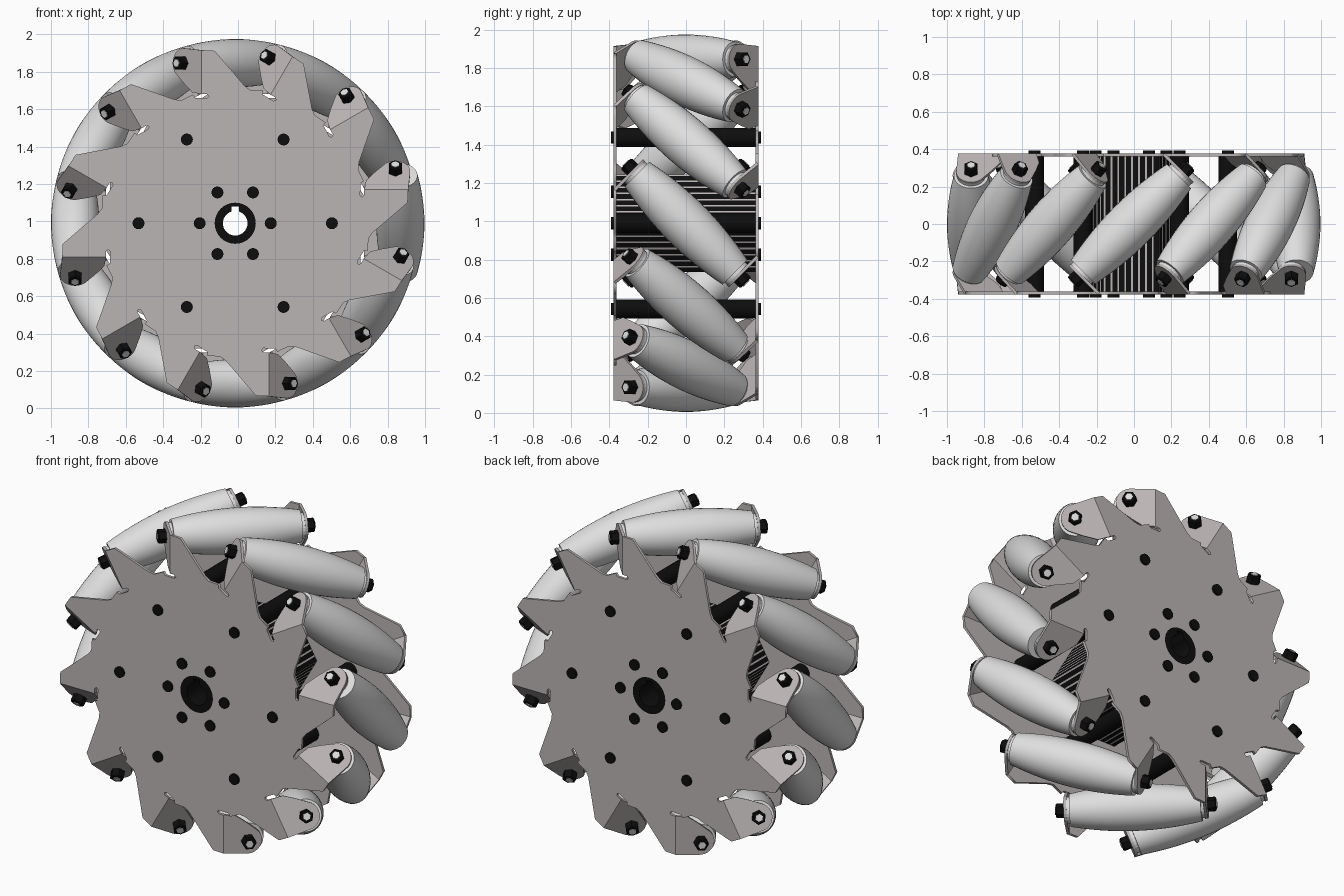
import bpy, bmesh
from math import cos, sin, pi, sqrt, radians
from mathutils import Matrix, Vector

if "Cube" in bpy.data.objects:
    bpy.data.objects.remove(bpy.data.objects["Cube"])

CENTRE = Matrix.Translation((-0.015, 0, 0.99))
COUNT = 12
RADIUS, AXIS_R = 0.985, 0.856      # wheel rim and roller axis distance
PLATE_Y, THICK = 0.378, 0.016
FOLD_X = -0.18                     # fold line of each bent tab
TO_FRONT = Matrix.Rotation(pi / 2, 4, 'X')
SKEW = Vector((1, 1, 0)).normalized()


def material(name, rgb):
    m = bpy.data.materials.new(name)
    m.use_nodes = True
    m.diffuse_color = (*rgb, 1)
    bsdf = next(n for n in m.node_tree.nodes if n.type == 'BSDF_PRINCIPLED')
    bsdf.inputs["Base Color"].default_value = (*rgb, 1)
    bsdf.inputs["Roughness"].default_value = 0.6
    return m


STEEL = material("warm grey steel", (0.50, 0.46, 0.46))
RUBBER = material("pale grey rubber", (0.74, 0.74, 0.74))
BLACK = material("black metal", (0.004, 0.004, 0.004))


def place(name, mesh, matrix):
    ob = bpy.data.objects.new(name, mesh)
    bpy.context.collection.objects.link(ob)
    ob.matrix_world = matrix
    return ob


def finish(bm, name, *mats):
    bmesh.ops.recalc_face_normals(bm, faces=bm.faces)
    mesh = bpy.data.meshes.new(name)
    bm.to_mesh(mesh)
    bm.free()
    for m in mats:
        mesh.materials.append(m)
    return mesh


def lathe(name, profile, sides, mat, axis=(0, 1, 0), origin=(0, 0, 0)):
    """Closed turned solid from (radius, distance along axis) pairs."""
    bm = bmesh.new()
    rings = [[bm.verts.new((r * cos(2 * pi * i / sides), r * sin(2 * pi * i / sides), s))
              for i in range(sides)] for r, s in profile]
    for a, b in zip(rings, rings[1:]):
        for i in range(sides):
            j = (i + 1) % sides
            bm.faces.new((a[i], a[j], b[j], b[i]))
    bm.faces.new(rings[0][::-1])
    bm.faces.new(rings[-1])
    turn = Vector(axis).to_track_quat('Z', 'Y').to_matrix().to_4x4()
    bm.transform(Matrix.Translation(origin) @ turn)
    return finish(bm, name, mat)


def smooth(ob):
    bpy.ops.object.select_all(action='DESELECT')
    ob.select_set(True)
    bpy.context.view_layer.objects.active = ob
    bpy.ops.object.shade_smooth_by_angle(angle=radians(35))


def circle(r, n):
    return [(r * cos(2 * pi * i / n), r * sin(2 * pi * i / n)) for i in range(n)]


def cut_sheet(name, outlines, half, mat):
    """Flat sheet facing the front; later outlines become holes."""
    cu = bpy.data.curves.new(name, 'CURVE')
    cu.dimensions = '2D'
    cu.fill_mode = 'BOTH'
    cu.extrude = half
    for pts in outlines:
        sp = cu.splines.new('POLY')
        sp.points.add(len(pts) - 1)
        for p, (x, z) in zip(sp.points, pts):
            p.co = (x, z, 0, 1)
        sp.use_cyclic_u = True
    ob = place(name, cu, Matrix())
    bpy.ops.object.select_all(action='DESELECT')
    ob.select_set(True)
    bpy.context.view_layer.objects.active = ob
    bpy.ops.object.convert(target='MESH')
    ob = bpy.context.view_layer.objects.active
    ob.data.transform(TO_FRONT)
    ob.data.materials.clear()
    ob.data.materials.append(mat)
    return ob


# Toothed side plates
tooth = [(-0.225, 0.688), (-0.215, 0.670), (-0.15, 0.668), (-0.14, 0.679), (-0.15, 0.69),
         (FOLD_X, 0.69), (FOLD_X, 0.925), (-0.11, 0.922), (0.05, 0.735), (0.08, 0.713)]
outline = []
for k in range(COUNT):
    c, s = cos(2 * pi * k / COUNT), sin(2 * pi * k / COUNT)
    outline += [(x * c + z * s, z * c - x * s) for x, z in tooth]
front = cut_sheet("front_plate", [outline, circle(0.11, 32)], THICK / 2, STEEL)
front.data.transform(Matrix.Translation((0, -PLATE_Y + THICK / 2, 0)))
front.matrix_world = CENTRE
place("back_plate", front.data, CENTRE @ Matrix.Rotation(pi, 4, 'Z'))

# Bent tab that carries one roller end
tip = (0.138, AXIS_R)
tab_pts = [(0, 0.69), (0.07, 0.70), (0.13, 0.745)]
tab_pts += [(tip[0] + 0.08 * cos(radians(a)), tip[1] + 0.08 * sin(radians(a)))
            for a in range(-40, 101, 14)]
tab_pts.append((0, 0.925))
bm = bmesh.new()
face = bm.faces.new([bm.verts.new((FOLD_X - u / sqrt(2), -PLATE_Y + u / sqrt(2), v))
                     for u, v in tab_pts])
ext = bmesh.ops.extrude_face_region(bm, geom=[face])
bmesh.ops.translate(bm, vec=SKEW * THICK,
                    verts=[g for g in ext["geom"] if isinstance(g, bmesh.types.BMVert)])
tab = finish(bm, "tab", STEEL)

# Barrel roller, washer, nut and bolt end on the skewed axis
mid = (0, 0, AXIS_R)
END = 0.362
steps = [END * i / 8 for i in range(-8, 9)]
barrel = [(RADIUS - sqrt(AXIS_R ** 2 + s * s / 2), s) for s in steps]
roller = lathe("roller", barrel, 32, RUBBER, SKEW, mid)
washer = lathe("washer", [(0.075, -0.382), (0.075, -END)], 24, RUBBER, SKEW, mid)
nut = lathe("nut", [(0.034, -0.442), (0.04, -0.436), (0.04, -0.394)], 6, BLACK, SKEW, mid)
bolt_end = lathe("bolt_end", [(0.022, -0.446), (0.022, -0.40)], 6, RUBBER, SKEW, mid)

for k in range(COUNT):
    spin = CENTRE @ Matrix.Rotation(2 * pi * k / COUNT, 4, 'Y')
    lift = 0.027 if k == 3 else 0      # one roller sits slightly proud
    ob = place(f"roller_{k + 1}", roller, spin @ Matrix.Translation((0, 0, lift)))
    if k == 0:
        smooth(ob)
    for side, turn in (("front", 0), ("back", pi)):
        m = spin @ Matrix.Rotation(turn, 4, 'Z')
        for part in (tab, washer, nut, bolt_end):
            place(f"{side}_{part.name}_{k + 1}", part, m)

# Spacer rods and the screws that hold the plates
rod = lathe("spacer_rod", [(0.05, -0.362), (0.05, 0.362)], 24, BLACK)
screw = lathe("screw_head", [(0.032, 0.37), (0.032, 0.392)], 16, BLACK)
for k in range(6):
    a = k * pi / 3
    for label, r in (("outer", 0.517), ("inner", 0.19)):
        m = CENTRE @ Matrix.Translation((r * cos(a), 0, r * sin(a)))
        if label == "outer":
            ob = place(f"spacer_rod_{k + 1}", rod, m)
            if k == 0:
                smooth(ob)
        place(f"{label}_back_screw_{k + 1}", screw, m)
        place(f"{label}_front_screw_{k + 1}", screw, m @ Matrix.Rotation(pi, 4, 'Z'))

# Hub sleeve with keyed bore
bore = [(0.066 * cos(radians(a)), 0.066 * sin(radians(a))) for a in range(108, 433, 12)]
bore += [(0.02, 0.09), (-0.02, 0.09)]
sleeve = cut_sheet("hub_sleeve", [circle(0.11, 32), bore], PLATE_Y, BLACK)
sleeve.matrix_world = CENTRE

# Six-sided hub body with narrow pale stripes along its length
corners = [Vector((0.295 * cos(k * pi / 3), 0, 0.295 * sin(k * pi / 3))) for k in range(6)]
STRIPES = 8
rim = []
for k in range(6):
    for i in range(STRIPES):
        for f in (0, 0.74):
            rim.append(corners[k].lerp(corners[(k + 1) % 6], (i + f) / STRIPES))
bm = bmesh.new()
ends = [[bm.verts.new((p.x, y, p.z)) for p in rim] for y in (-0.362, 0.362)]
for i in range(len(rim)):
    j = (i + 1) % len(rim)
    quad = bm.faces.new((ends[0][i], ends[0][j], ends[1][j], ends[1][i]))
    quad.material_index = i % 2
place("hub_body", finish(bm, "hub_body", BLACK, STEEL), CENTRE)
